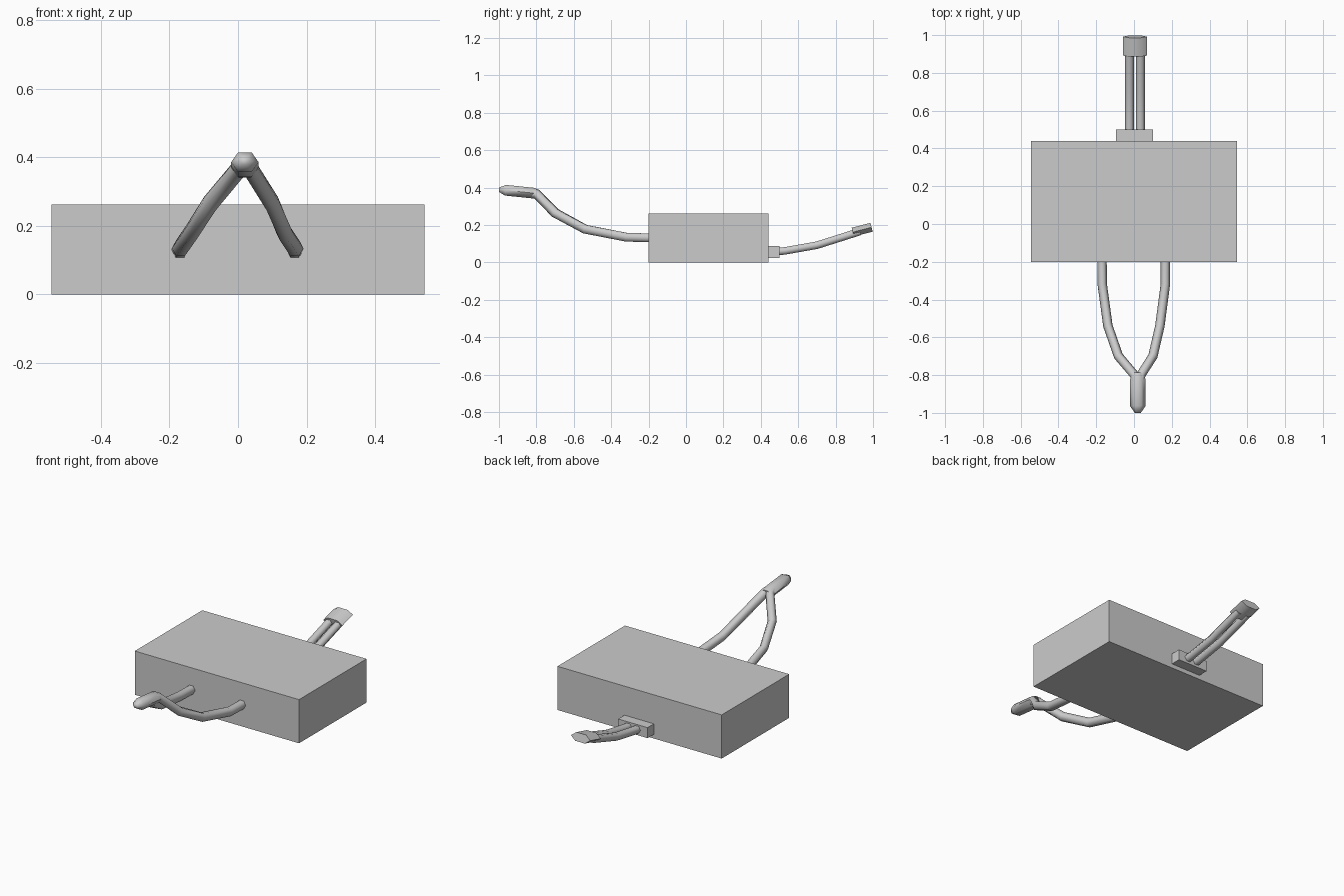
import bpy, bmesh, math
from mathutils import Vector

cube = bpy.data.objects.get("Cube")
if cube:
    bpy.data.objects.remove(cube, do_unlink=True)

grey = bpy.data.materials.new("plain grey")
grey.use_nodes = True
colour = (0.6, 0.6, 0.6, 1)
grey.diffuse_color = colour
grey.node_tree.nodes["Principled BSDF"].inputs["Base Color"].default_value = colour


def finish(name, bm, smooth=False):
    bmesh.ops.recalc_face_normals(bm, faces=bm.faces)
    mesh = bpy.data.meshes.new(name)
    bm.to_mesh(mesh)
    bm.free()
    mesh.materials.append(grey)
    obj = bpy.data.objects.new(name, mesh)
    bpy.context.collection.objects.link(obj)
    if smooth:
        bpy.ops.object.select_all(action="DESELECT")
        obj.select_set(True)
        bpy.context.view_layer.objects.active = obj
        bpy.ops.object.shade_smooth_by_angle(angle=math.radians(65))
    return obj


def block(name, low, high):
    bm = bmesh.new()
    bmesh.ops.create_cube(bm, size=1)
    for v in bm.verts:
        v.co = [a + (b - a) * (c + 0.5) for a, b, c in zip(low, high, v.co)]
    return finish(name, bm)


def sweep(name, path, width, height, scales=None, sides=6):
    """Elliptical section swept along a path, with capped ends."""
    bm = bmesh.new()
    pts = [Vector(p) for p in path]
    scales = scales or [1] * len(pts)
    rings = []
    for i, p in enumerate(pts):
        before = (p - pts[i - 1]).normalized() if i else Vector()
        after = (pts[i + 1] - p).normalized() if i + 1 < len(pts) else Vector()
        tangent = (before + after).normalized()
        across = tangent.cross(Vector((0, 0, 1))).normalized()
        up = across.cross(tangent)
        ring = []
        for k in range(sides):
            a = math.tau * k / sides
            ring.append(bm.verts.new(p + scales[i] * (
                across * width * math.cos(a) + up * height * math.sin(a))))
        rings.append(ring)
    for r, s in zip(rings, rings[1:]):
        for k in range(sides):
            n = (k + 1) % sides
            bm.faces.new((r[k], r[n], s[n], s[k]))
    bm.faces.new(rings[0])
    bm.faces.new(rings[-1])
    return finish(name, bm, True)


# Main case and its rear socket
block("case", (-0.545, -0.2, 0), (0.545, 0.44, 0.262))
block("rear_socket", (-0.095, 0.43, 0.025), (0.1, 0.5, 0.088))

# Two front cables that meet in one end
sweep("front_cable_right", [(-0.17, -0.15, 0.13), (-0.168, -0.32, 0.135), (-0.138, -0.54, 0.178),
      (-0.082, -0.70, 0.265), (0.003, -0.80, 0.367), (0.01, -0.84, 0.374)], 0.025, 0.027)
sweep("front_cable_left", [(0.166, -0.15, 0.13), (0.166, -0.32, 0.135), (0.137, -0.54, 0.178),
      (0.1, -0.70, 0.265), (0.036, -0.80, 0.367), (0.03, -0.84, 0.374)], 0.025, 0.027)
sweep("front_cable_end", [(0.02, -0.79, 0.365), (0.02, -0.82, 0.371), (0.02, -0.965, 0.386),
      (0.02, -1.0, 0.389)], 0.04, 0.033, [0.85, 1, 1, 0.4])

# Twin rear cables and plug
for side, x in (("right", -0.024), ("left", 0.034)):
    sweep("rear_cable_" + side, [(x, 0.47, 0.056), (x, 0.53, 0.062), (x, 0.70, 0.092),
          (x, 0.93, 0.165)], 0.024, 0.023)
sweep("plug", [(0.005, 0.892, 0.162), (0.005, 0.992, 0.188)], 0.064, 0.028)
